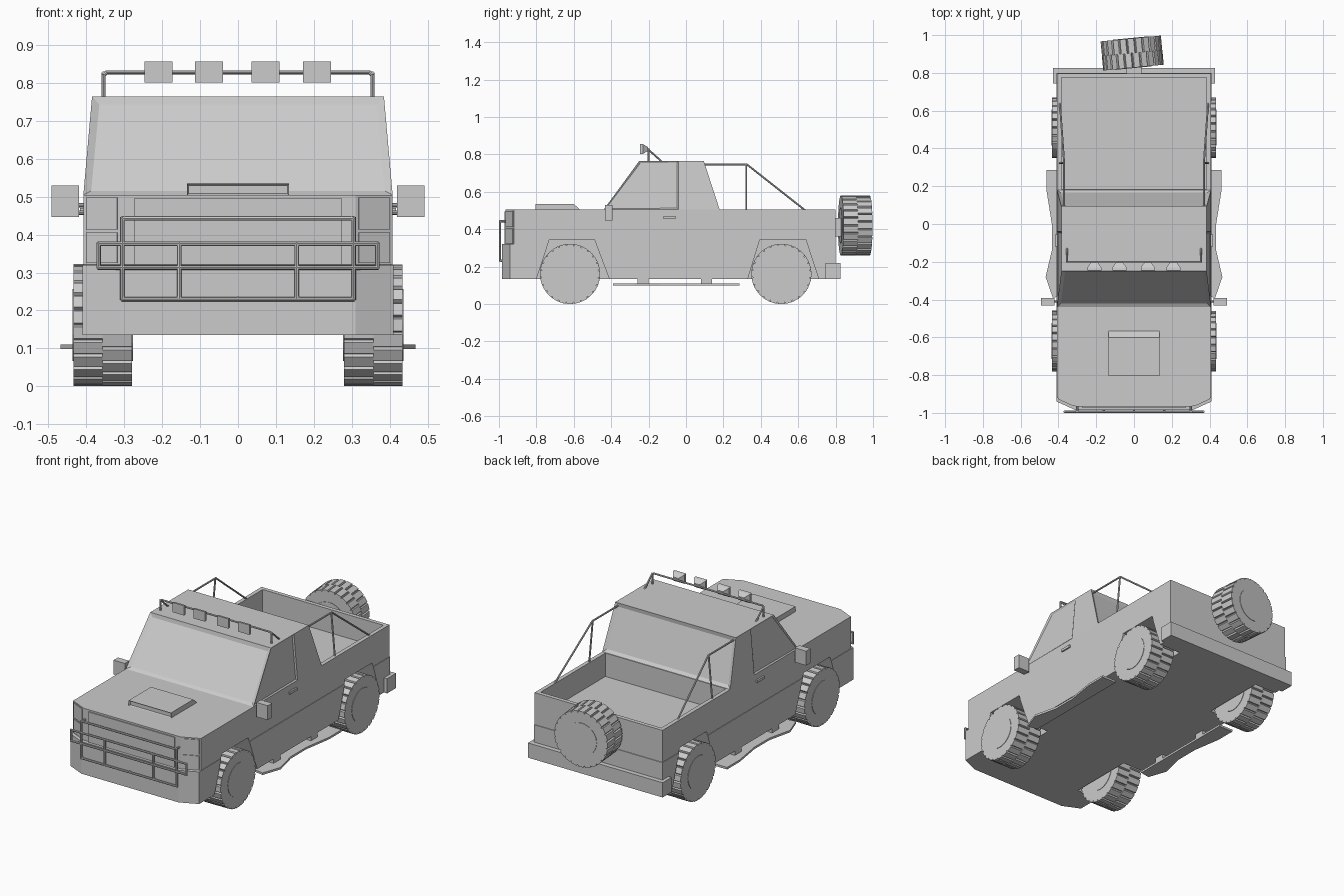
import bpy, bmesh, math
from mathutils import Matrix, Vector

if "Cube" in bpy.data.objects:
    bpy.data.objects.remove(bpy.data.objects["Cube"])

grey = bpy.data.materials.new("plain grey")
grey.diffuse_color = (0.6, 0.6, 0.6, 1)
grey.use_nodes = True
grey.node_tree.nodes["Principled BSDF"].inputs["Base Color"].default_value = grey.diffuse_color


def finish(name, bm):
    bmesh.ops.recalc_face_normals(bm, faces=bm.faces)
    me = bpy.data.meshes.new(name)
    bm.to_mesh(me)
    bm.free()
    me.materials.append(grey)
    ob = bpy.data.objects.new(name, me)
    bpy.context.collection.objects.link(ob)
    return ob


def add_loft(bm, rings):
    loops = [[bm.verts.new(p) for p in r] for r in rings]
    n = len(loops[0])
    for a, b in zip(loops, loops[1:]):
        for i in range(n):
            bm.faces.new((a[i], a[(i + 1) % n], b[(i + 1) % n], b[i]))
    bm.faces.new(loops[0])
    bm.faces.new(loops[-1])


def loft(name, rings):
    bm = bmesh.new()
    add_loft(bm, rings)
    return finish(name, bm)


def box(name, x, y, z):
    return loft(name, [[(x[0], y[0], h), (x[1], y[0], h), (x[1], y[1], h), (x[0], y[1], h)] for h in z])


def tubes(name, paths, r=0.005):
    bm = bmesh.new()
    for path in paths:
        for a, b in zip(path, path[1:]):
            a, b = Vector(a), Vector(b)
            d = b - a
            m = Matrix.Translation((a + b) / 2) @ d.to_track_quat('Z', 'Y').to_matrix().to_4x4()
            bmesh.ops.create_cone(bm, cap_ends=True, segments=8, radius1=r, radius2=r,
                                  depth=d.length + r, matrix=m)
    return finish(name, bm)


def cut(ob, cutter):
    cutter.hide_render = True
    mod = ob.modifiers.new("cut", 'BOOLEAN')
    mod.object = cutter
    mod.operation = 'DIFFERENCE'
    mod.solver = 'EXACT'
    dg = bpy.context.evaluated_depsgraph_get()
    me = bpy.data.meshes.new_from_object(ob.evaluated_get(dg))
    ob.modifiers.clear()
    ob.data = me
    bpy.data.objects.remove(cutter)


def plan(w, corner, front, back, z):
    return [(-w, corner, z), (-0.31, front, z), (0.31, front, z), (w, corner, z), (w, back, z), (-w, back, z)]


# main body with chamfered nose and a stepped front
body = loft("body", [plan(.41, -.94, -.985, .80, .135), plan(.41, -.94, -.985, .80, .32),
                     plan(.408, -.92, -.965, .798, .321), plan(.408, -.92, -.965, .798, .505)])

# cargo bed and wheel wells
cut(body, box("bed_cutter", (-.385, .385), (.185, .775), (.37, .6)))
for s in (-1, 1):
    for ys in ((-.80, -.73, -.49, -.41), (.33, .395, .64, .71)):
        prof = list(zip(ys, (.133, .345, .345, .133)))
        cut(body, loft("well_cutter", [[(s * x, y, z) for y, z in prof] for x in (.27, .5)]))

# cabin with recessed windows
bm = bmesh.new()
add_loft(bm, [[(-.408, -.44, .505), (.408, -.44, .505), (.408, .18, .505), (-.408, .18, .505)],
              [(-.385, -.25, .765), (.385, -.25, .765), (.385, .095, .765), (-.385, .095, .765)]])
bmesh.ops.bisect_plane(bm, geom=bm.verts[:] + bm.edges[:] + bm.faces[:],
                       plane_co=(0, -.04, 0), plane_no=(0, 1, 0))
bmesh.ops.recalc_face_normals(bm, faces=bm.faces)
glass = [f for f in bm.faces if abs(f.normal.y) > .5]
doors = [f for f in bm.faces if abs(f.normal.x) > .5 and f.calc_center_median().y < -.04]
bmesh.ops.inset_individual(bm, faces=glass, thickness=.028, depth=-.009)
bmesh.ops.inset_individual(bm, faces=doors, thickness=.012, depth=-.006)
finish("cabin", bm)

# hood scoop with an open mouth
bm = bmesh.new()
add_loft(bm, [[(-.135, -.805, z), (.135, -.805, z), (.135, b, z), (-.135, b, z)]
              for z, b in ((.503, -.565), (.535, -.6))])
bmesh.ops.recalc_face_normals(bm, faces=bm.faces)
bmesh.ops.inset_individual(bm, faces=[f for f in bm.faces if f.normal.y < -.9], thickness=.007, depth=-.01)
finish("hood_scoop", bm)

# grille and headlights
box("grille", (-.275, .275), (-.971, -.96), (.315, .495))
for s in (-1, 1):
    for z0, z1 in ((.325, .405), (.413, .498)):
        lamp = box("headlight", (-.045, .045), (-.004, .004), (z0, z1))
        lamp.location = (s * .359, -.9425, 0)
        lamp.rotation_euler.z = s * .43


# wheels: two staggered rows of tread blocks and a hub
def wheel(name, loc, turn=0.0, teeth=24):
    bm = bmesh.new()
    for x0, x1, shift in ((-.0775, 0, 0), (0, .0775, .5)):
        ring = []
        for i in range(teeth):
            for f, r in ((0, .152), (.1, .161), (.85, .161), (.95, .152)):
                a = 2 * math.pi * (i + f + shift) / teeth
                ring.append((r * math.cos(a), r * math.sin(a)))
        add_loft(bm, [[(x, y, z) for y, z in ring] for x in (x0, x1)])
    bmesh.ops.create_cone(bm, cap_ends=True, segments=24, radius1=.095, radius2=.095, depth=.16,
                          matrix=Matrix.Rotation(math.pi / 2, 4, 'Y'))
    ob = finish(name, bm)
    ob.location = loc
    ob.rotation_euler.z = turn


for s in (-1, 1):
    wheel("front_wheel", (s * .357, -.62, .161))
    wheel("rear_wheel", (s * .357, .51, .161))
wheel("spare_wheel", (-.01, .905, .42), math.radians(95.5))

# rear bumper and spare wheel mount
box("rear_bumper", (-.43, .43), (.745, .827), (.135, .22))
box("spare_mount", (-.04, .04), (.79, .84), (.36, .46))

for s in (-1, 1):
    # side steps with a wavy outer edge, on two brackets
    edge = [(.37, -.38), (.43, -.39), (.468, -.28), (.435, -.14), (.435, 0), (.462, .17), (.462, .285), (.37, .285)]
    loft("side_step", [[(s * x, y, z) for x, y in edge] for z in (.098, .11)])
    for y in (-.23, .11):
        box("step_bracket", (s * .37, s * .41), (y - .03, y + .03), (.108, .137))
    # mirrors and door handles
    box("mirror", (s * .42, s * .492), (-.432, -.392), (.447, .53))
    tubes("mirror_arms", [[(s * .40, -.41, z), (s * .425, -.41, z)] for z in (.458, .478)], .006)
    box("door_handle", (s * .40, s * .417), (-.12, -.055), (.455, .47))
    # bed roll bars
    tubes("roll_bar", [[(s * .37, .09, .747), (s * .37, .325, .747), (s * .392, .635, .503)],
                       [(s * .37, .322, .747), (s * .392, .322, .503)]])

# roof light bar with braces and four lamps
tubes("light_bar", [[(-.355, -.2, .76), (-.355, -.2, .82), (-.347, -.2, .828), (.347, -.2, .828),
                     (.355, -.2, .82), (.355, -.2, .76)]]
      + [[(x, -.2, .825), (x, -.13, .762)] for x in (-.355, .355)])
for x in (-.21, -.077, .073, .208):
    loft("roof_lamp", [[(x - w, y, .829 - h), (x + w, y, .829 - h), (x + w, y, .829 + h), (x - w, y, .829 + h)]
                       for y, w, h in ((-.245, .037, .028), (-.23, .037, .026), (-.203, .018, .01))])

# front guard: tall frame, wide loop, uprights and stubs to the body
Y = -.994
frame = [(-.305, Y, .23), (-.305, Y, .443), (.305, Y, .443), (.305, Y, .23), (-.305, Y, .23)]
wide = [(-.368, Y, .313), (-.368, Y, .376), (.368, Y, .376), (.368, Y, .313), (-.368, Y, .313)]
stubs = [[(x, Y, .231), (x, -.975, .231)] for x in (-.3, -.16, 0, .16, .3)]
stubs += [[(x, Y, .443), (x, -.955, .443)] for x in (-.3, .3)]
uprights = [[(x, Y, .376), (x, Y, .23)] for x in (-.155, .155)]
tubes("front_guard", [frame, wide] + uprights + stubs, .006)
